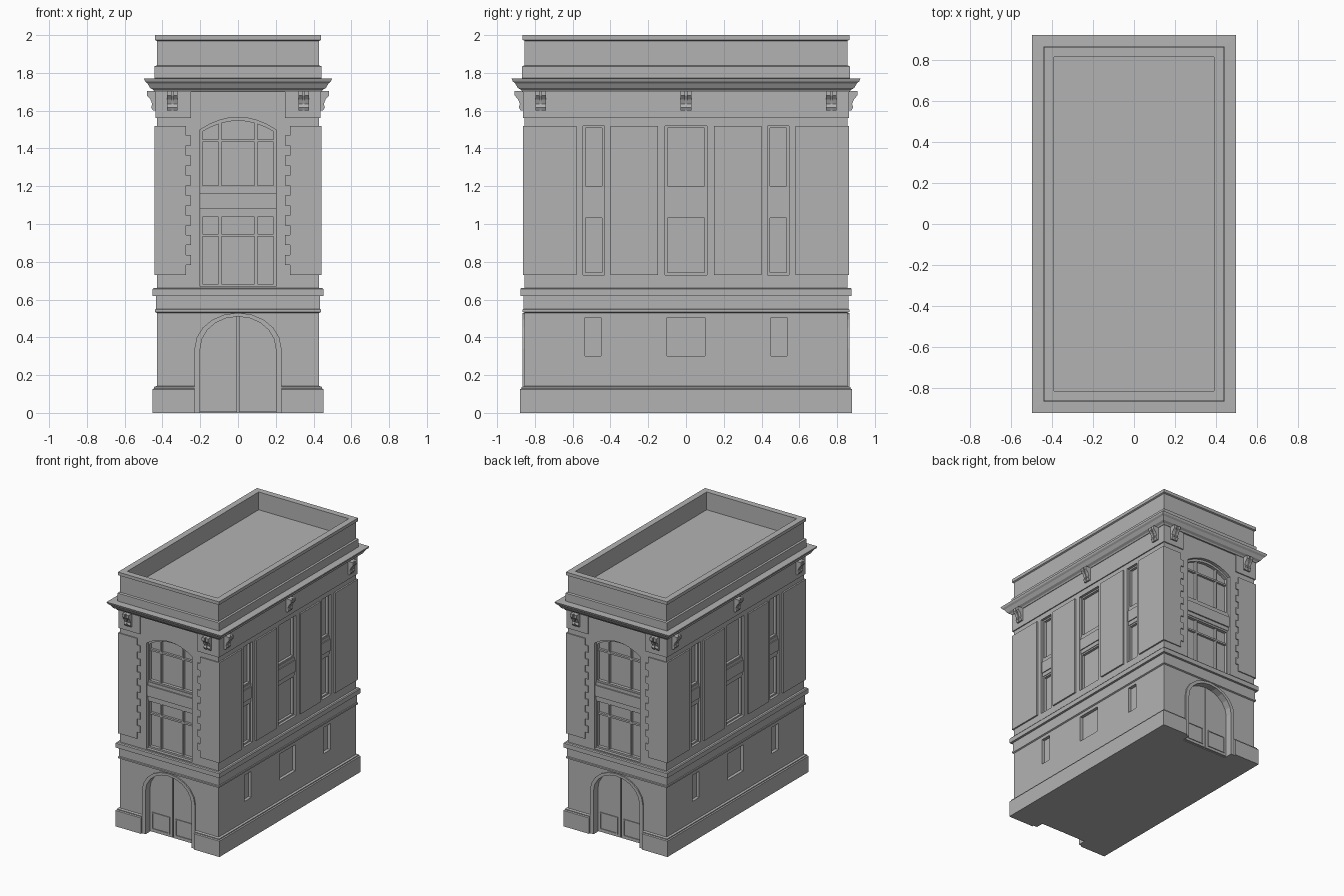
import bpy, bmesh, math
from mathutils import Vector

old = bpy.data.objects.get("Cube")
if old:
    bpy.data.objects.remove(old)

stone = bpy.data.materials.new("grey_stone")
stone.use_nodes = True
GREY = (0.45, 0.45, 0.45, 1)
stone.diffuse_color = GREY
stone.node_tree.nodes["Principled BSDF"].inputs["Base Color"].default_value = GREY

X, Y = 0.43, 0.855          # half width and half depth of the walls


def make(name, bm, mirror=""):
    bmesh.ops.recalc_face_normals(bm, faces=bm.faces)
    mesh = bpy.data.meshes.new(name)
    bm.to_mesh(mesh)
    bm.free()
    mesh.materials.append(stone)
    ob = bpy.data.objects.new(name, mesh)
    bpy.context.scene.collection.objects.link(ob)
    if mirror:
        m = ob.modifiers.new("mirror", "MIRROR")
        m.use_axis = [c in mirror for c in "xyz"]
        m.use_mirror_merge = False
    return ob


def extrude(bm, pts, vec):
    a = [bm.verts.new(p) for p in pts]
    b = [bm.verts.new(Vector(p) + Vector(vec)) for p in pts]
    bm.faces.new(a)
    bm.faces.new(b[::-1])
    for i in range(len(a)):
        j = (i + 1) % len(a)
        bm.faces.new((a[i], a[j], b[j], b[i]))


def place(side, u, d, z):
    """u runs along the wall, d is the offset outward from it."""
    return (u, -Y - d, z) if side == "front" else (X + d, u, z)


def prism(bm, side, outline, d0, d1):
    step = Vector(place(side, 0, d1, 0)) - Vector(place(side, 0, d0, 0))
    extrude(bm, [place(side, u, d0, z) for u, z in outline], step)


def box(bm, side, u0, u1, z0, z1, d0, d1):
    prism(bm, side, [(u0, z0), (u1, z0), (u1, z1), (u0, z1)], d0, d1)


def frame(bm, side, u0, u1, z0, z1, w, d0, d1):
    box(bm, side, u0, u0 + w, z0, z1, d0, d1)
    box(bm, side, u1 - w, u1, z0, z1, d0, d1)
    box(bm, side, u0 + w, u1 - w, z0, z0 + w, d0, d1)
    box(bm, side, u0 + w, u1 - w, z1 - w, z1, d0, d1)


def arch(a, spring, rise, n=10):
    angles = [math.pi * i / n for i in range(n + 1)]
    return [(a * math.cos(t), spring + rise * math.sin(t)) for t in angles]


def low_arch(a, spring, rise, n=8):
    us = [a - 2 * a * i / n for i in range(n + 1)]
    return [(u, spring + rise * (1 - (u / a) ** 2)) for u in us]


def loft(name, rings):
    """Stack of rectangles (outward offset, height) round the building."""
    bm = bmesh.new()
    loops = [[bm.verts.new((sx * (X + o), sy * (Y + o), z))
              for sx, sy in ((-1, -1), (1, -1), (1, 1), (-1, 1))] for o, z in rings]
    bm.faces.new(loops[0])
    bm.faces.new(loops[-1])
    for a, b in zip(loops, loops[1:]):
        for i in range(4):
            j = (i + 1) % 4
            bm.faces.new((a[i], a[j], b[j], b[i]))
    return make(name, bm)


def cut(target, cutter):
    m = target.modifiers.new("cut", "BOOLEAN")
    m.operation, m.solver, m.object = "DIFFERENCE", "EXACT", cutter
    deps = bpy.context.evaluated_depsgraph_get()
    mesh = bpy.data.meshes.new_from_object(target.evaluated_get(deps))
    target.modifiers.clear()
    target.data = mesh
    bpy.data.objects.remove(cutter)


def half(points, s, gap):
    """Half of an arched outline, with a gap at the middle."""
    side = [(s * u, z) for u, z in points if u > 0.01]
    top = max(z for u, z in points)
    return [(s * gap, 0.005), (side[0][0] * s * s, 0.005)] + side + [(s * gap, top)]


DOOR = arch(0.2, 0.34, 0.17)
WINDOW = low_arch(0.2, 1.5, 0.065)
COLUMNS = [(-0.545, -0.432), (-0.11, 0.11), (0.432, 0.545)]
SMALL = [(-0.535, -0.45), (-0.1, 0.1), (0.45, 0.535)]

# Walls with cut openings
walls = loft("walls", [(0, 0), (0, 1.75)])
bm = bmesh.new()
prism(bm, "front", [(-0.2, -0.1)] + DOOR[::-1] + [(0.2, -0.1)], -0.06, 0.1)
prism(bm, "front", [(-0.2, 0.67)] + WINDOW[::-1] + [(0.2, 0.67)], -0.05, 0.1)
cut(walls, make("front_cutter", bm, "y"))
bm = bmesh.new()
for u0, u1 in COLUMNS:
    box(bm, "side", u0, u1, 0.73, 1.52, -0.04, 0.1)
for u0, u1 in SMALL:
    box(bm, "side", u0, u1, 0.3, 0.505, -0.025, 0.1)
cut(walls, make("side_cutter", bm, "x"))

# Plinth, broken at the doors
plinth = loft("plinth", [(0.023, 0), (0.023, 0.125), (0.015, 0.13), (0.015, 0.137), (0, 0.142)])
bm = bmesh.new()
box(bm, "front", -0.23, 0.23, -0.1, 0.3, -0.06, 0.1)
cut(plinth, make("plinth_cutter", bm, "y"))

# Horizontal mouldings, cornice and parapet
loft("string_course", [(0, 0.53), (0.01, 0.535), (0.01, 0.547), (0.004, 0.55), (0.004, 0.62)])
loft("sill_band", [(0.022, 0.62), (0.022, 0.655), (0.016, 0.662), (0, 0.662)])
loft("cornice", [(0.012, 1.7), (0.018, 1.71), (0.035, 1.72), (0.05, 1.745),
                 (0.062, 1.755), (0.068, 1.77), (0, 1.772)])
loft("parapet", [(0.012, 1.76), (0.012, 1.835), (0, 1.84), (0, 1.97), (0.01, 1.975),
                 (0.01, 2), (-0.038, 2), (-0.038, 1.86)])

# Frieze along the sides and round the corners
bm = bmesh.new()
box(bm, "side", -Y, Y, 1.56, 1.71, -0.02, 0.008)
make("side_frieze", bm, "x")
bm = bmesh.new()
box(bm, "front", 0.25, X + 0.008, 1.56, 1.71, -0.02, 0.008)
make("corner_frieze", bm, "xy")

# Toothed corner quoins
rows, bottom, height = 15, 0.73, 0.79
outline = [(X + 0.012, bottom + height), (X + 0.012, bottom)]
for i in range(rows):
    u = 0.275 if i % 2 == 0 else 0.25
    outline += [(u, bottom + height * i / rows), (u, bottom + height * (i + 1) / rows)]
bm = bmesh.new()
prism(bm, "front", outline, -0.02, 0.008)
make("corner_quoins", bm, "xy")

# Raised side panels
bm = bmesh.new()
for s in (-1, 1):
    for a, b in ((0.148, 0.4), (0.58, Y)):
        box(bm, "side", s * a, s * b, 0.73, 1.52, -0.02, 0.012)
make("side_panels", bm, "x")

# Side windows, two storeys with a spandrel between
bm = bmesh.new()
for u0, u1 in COLUMNS:
    for z0, z1 in ((0.73, 1.045), (1.19, 1.52)):
        frame(bm, "side", u0, u1, z0, z1, 0.012, -0.05, -0.02)
    box(bm, "side", u0, u1, 1.045, 1.19, -0.05, -0.015)
    box(bm, "side", u0, u1, 1.075, 1.165, -0.05, -0.008)
make("side_windows", bm, "x")

# Front window bars, arched head and spandrel
bm = bmesh.new()
for z0, z1, transom in ((0.67, 1.05, 0.94), (1.19, 1.5, 1.44)):
    for s in (-1, 1):
        box(bm, "front", s * 0.188, s * 0.2, z0, z1, -0.06, -0.025)
        top = z1 if z1 < 1.2 else 1.54
        box(bm, "front", s * 0.088, s * 0.102, z0, top, -0.06, -0.03)
    box(bm, "front", -0.19, 0.19, transom - 0.007, transom + 0.007, -0.06, -0.032)
    box(bm, "front", -0.19, 0.19, z0, z0 + 0.013, -0.06, -0.025)
box(bm, "front", -0.19, 0.19, 1.037, 1.05, -0.06, -0.025)
prism(bm, "front", WINDOW + [(u, z - 0.018) for u, z in WINDOW[::-1]], -0.06, -0.025)
box(bm, "front", -0.2, 0.2, 1.05, 1.19, -0.06, -0.02)
box(bm, "front", -0.2, 0.2, 1.08, 1.165, -0.06, -0.01)
make("front_windows", bm, "y")

# Arched door surround
bm = bmesh.new()
outer = [(0.23, 0)] + arch(0.23, 0.34, 0.19) + [(-0.23, 0)]
inner = [(0.2, 0)] + DOOR + [(-0.2, 0)]
prism(bm, "front", outer + inner[::-1], -0.02, 0.01)
make("door_surround", bm, "y")

# Double doors with lower panels
bm = bmesh.new()
for s in (-1, 1):
    prism(bm, "front", half(DOOR, s, 0.004) if s > 0 else
          [(-u, z) for u, z in half(DOOR, 1, 0.004)], -0.07, -0.045)
    frame(bm, "front", *sorted((s * 0.025, s * 0.18)), 0.025, 0.16, 0.008, -0.05, -0.039)
make("double_doors", bm, "y")

# Scrolled cornice brackets
SCROLL = [(0, 1.705), (0.052, 1.705), (0.052, 1.68), (0.034, 1.66), (0.024, 1.635),
          (0.03, 1.618), (0.02, 1.6), (0, 1.6)]
for side, centres, mirror in (("front", (-0.347, 0.347), "y"), ("side", (-0.77, 0, 0.77), "x")):
    bm = bmesh.new()
    for c in centres:
        for start, width, depth in ((-0.028, 0.023, 1), (0.005, 0.023, 1), (-0.006, 0.012, 0.75)):
            pts = [place(side, c + start, d * depth, z) for d, z in SCROLL]
            extrude(bm, pts, Vector(place(side, width, 0, 0)) - Vector(place(side, 0, 0, 0)))
    make(side + "_brackets", bm, mirror)
